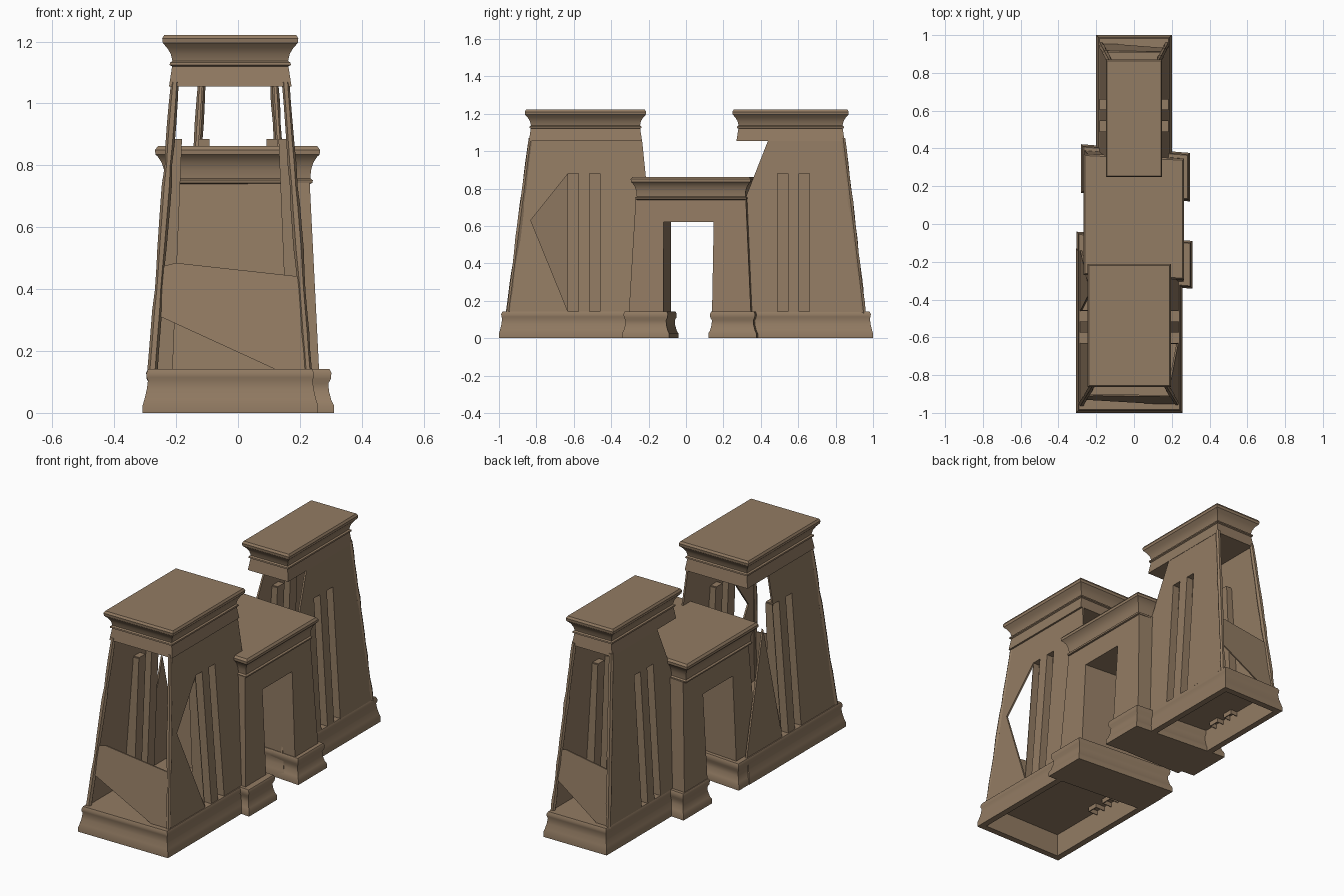
import bpy, bmesh, math, random
from mathutils import Vector

if "Cube" in bpy.data.objects:
    bpy.data.objects.remove(bpy.data.objects["Cube"])

random.seed(4)
stone = bpy.data.materials.new("sandstone")
stone.diffuse_color = (0.29, 0.2, 0.125, 1)
stone.use_nodes = True
stone.node_tree.nodes["Principled BSDF"].inputs["Base Color"].default_value = stone.diffuse_color


def finish(name, bm):
    bmesh.ops.recalc_face_normals(bm, faces=bm.faces)
    me = bpy.data.meshes.new(name)
    bm.to_mesh(me)
    bm.free()
    me.materials.append(stone)
    ob = bpy.data.objects.new(name, me)
    bpy.context.collection.objects.link(ob)
    bpy.ops.object.select_all(action='DESELECT')
    ob.select_set(True)
    bpy.context.view_layer.objects.active = ob
    bpy.ops.object.shade_smooth_by_angle(angle=math.radians(35))
    return ob


def slab(name, pts, front, back):
    """Closed plate: a 2D outline placed by two functions (u, z) -> xyz."""
    bm = bmesh.new()
    a = [bm.verts.new(front(u, z)) for u, z in pts]
    b = [bm.verts.new(back(u, z)) for u, z in pts]
    bm.faces.new(a)
    bm.faces.new(b[::-1])
    n = len(pts)
    for i in range(n):
        j = (i + 1) % n
        bm.faces.new((a[i], b[i], b[j], a[j]))
    return finish(name, bm)


def loft(name, box, profile, shear=0):
    """Moulded block: rectangle x0,x1,y0,y1 grown by (out, z) profile steps."""
    x0, x1, y0, y1 = box
    bm = bmesh.new()
    rings = []
    for o, z in profile:
        corners = ((x0 - o, y0 - o), (x1 + o, y0 - o), (x1 + o, y1 + o), (x0 - o, y1 + o))
        rings.append([bm.verts.new((x, y + shear * x, z)) for x, y in corners])
    bm.faces.new(rings[0][::-1])
    bm.faces.new(rings[-1])
    for a, b in zip(rings, rings[1:]):
        for i in range(4):
            j = (i + 1) % 4
            bm.faces.new((a[i], a[j], b[j], b[i]))
    return finish(name, bm)


def post(name, a, b, r, sides=6, steps=14):
    """Worn corner moulding running from a to b."""
    a, b = Vector(a), Vector(b)
    bm = bmesh.new()
    rings = []
    for k in range(steps + 1):
        c = a.lerp(b, k / steps)
        rr = r * random.uniform(0.75, 1.15)
        rings.append([bm.verts.new((c.x + rr * math.cos(t * math.tau / sides),
                                    c.y + rr * math.sin(t * math.tau / sides), c.z))
                      for t in range(sides)])
    bm.faces.new(rings[0][::-1])
    bm.faces.new(rings[-1])
    for p, q in zip(rings, rings[1:]):
        for i in range(sides):
            j = (i + 1) % sides
            bm.faces.new((p[i], p[j], q[j], q[i]))
    finish(name, bm)


Z0, ZG, Z1 = 0.14, 0.88, 1.06      # wall foot, niche top, wall top
ZN = 0.105                         # niche foot, poking through the floor
BASE = [(0, 0), (0, 0.025), (-0.006, 0.045), (-0.013, 0.075), (-0.017, 0.105),
        (-0.013, 0.115), (-0.012, 0.128), (-0.018, 0.142)]
HOLLOW = [(-0.035, 0.13), (-0.035, 0)]     # pocket under the tower base
CORNICE = [(-0.02, 1.055), (-0.03, 1.12), (-0.022, 1.124), (-0.023, 1.132), (-0.031, 1.137),
           (-0.026, 1.16), (-0.014, 1.18), (0, 1.195), (0.002, 1.21), (-0.005, 1.222)]


def tower(name, d, cx, w_low, w_top, base_w, roof_w, roof_y, wall_y, shift, torn, holed):
    """d = -1 front tower, +1 back tower (turned by 180 degrees)."""
    def P(u, v, z):
        return (cx - d * u, d * v, z)

    def hw(z):
        return w_low + (w_top - w_low) * (z - Z0) / (Z1 - Z0)

    def niche(z):
        return hw(ZG) - 0.04 + 0.03 * (ZG - z) / (ZG - Z0)

    def block(w, v0, v1):
        return (cx - w, cx + w, min(d * v0, d * v1), max(d * v0, d * v1))

    loft(name + "_base", block(base_w, 0.13, 1.0), HOLLOW + BASE)
    loft(name + "_cornice", block(roof_w, *roof_y), CORNICE)

    outer, inner = wall_y
    g = [0.63 + shift, 0.575 + shift, 0.515 + shift, 0.46 + shift]
    for s in (1, -1):
        side = name + ("_right" if s * -d > 0 else "_left")

        def face(v, z):
            return P(s * hw(z), v, z)

        def lining(v, z):
            return P(s * (hw(z) - 0.01), v, z)

        # long wall outline with two niche slots and the broken openings
        pts = [(0.955, Z0), (g[0], Z0)]
        if s in holed:
            pts.append((g[0] + 0.2, 0.63))
        pts += [(g[0], ZG), (g[1], ZG), (g[1], Z0), (g[2], Z0), (g[2], ZG), (g[3], ZG)]
        if torn[s] == "split":
            pts.append((0.44, Z1))
            slab(side + "_wall_fragment", [(g[3], Z0), (0.14, Z0), (0.36, 0.78)], face, lining)
        elif torn[s] == "cut":
            pts += [(g[3], Z0), (0.14, Z0), (0.2, 0.45), (0.44, Z1)]
        else:
            pts += [(g[3], Z0), (0.14, Z0), (inner, Z1)]
        pts.append((outer, Z1))
        slab(side + "_wall", pts, face, lining)
        # recessed niches: back, two cheeks and a top
        for k in (0, 2):
            a, b = g[k], g[k + 1]
            tag = side + "_niche_%d" % (k // 2 + 1)
            slab(tag + "_back", [(a, ZN), (b, ZN), (b, ZG), (a, ZG)],
                 lambda v, z: P(s * niche(z), v, z),
                 lambda v, z: P(s * (niche(z) - 0.005), v, z))
            for e, o in ((a, 0.004), (b, -0.004)):
                slab(tag + "_cheek", [(e, ZN), (e + o, ZN), (e + o, ZG), (e, ZG)],
                     lambda v, z: P(s * (hw(z) - 0.002), v, z),
                     lambda v, z: P(s * (niche(z) - 0.005), v, z))
            slab(tag + "_top", [(a, ZG), (b, ZG), (b, ZG + 0.005), (a, ZG + 0.005)],
                 lambda v, z: P(s * (hw(z) - 0.002), v, z),
                 lambda v, z: P(s * (niche(ZG) - 0.005), v, z))
        # worn corner moulding at the outer end
        post(side + "_corner_post", P(s * (w_low - 0.008), 0.95, Z0 - 0.01),
             P(s * (w_top - 0.008), outer - 0.005, Z1 + 0.01), 0.015)

    # remaining low panel in the open outer end
    def end(z):
        return 0.953 + (outer - 0.953) * (z - Z0) / (Z1 - Z0)
    f = w_low / 0.265
    panel = [(-0.25 * f, 0.32), (0.15 * f, Z0), (0.26 * f, Z0), (0.235 * f, 0.44),
             (-0.18 * f, 0.485), (-0.235 * f, 0.47)]
    slab(name + "_end_panel", panel,
         lambda u, z: P(u, end(z), z), lambda u, z: P(u, end(z) - 0.008, z))


tower("front_tower", -1, -0.025, 0.26, 0.187, 0.283, 0.218, (0.215, 0.86), (0.835, 0.235), 0,
      {1: "whole", -1: "split"}, (1,))
tower("back_tower", 1, 0.0, 0.183, 0.125, 0.2, 0.147, (0.25, 0.868), (0.845, 0.27), 0.03,
      {1: "cut", -1: "cut"}, ())

# gateway between the towers, slightly skewed along x
SH = -0.08


def gate_x(z):
    return 0.262 + (0.232 - 0.262) * (z - Z0) / 0.6


slab("gateway", [(-0.285, 0.13), (-0.10, 0.13), (-0.10, 0.62), (0.167, 0.62), (0.16, 0.13),
                 (0.368, 0.13), (0.338, 0.75), (-0.25, 0.75)],
     lambda y, z: (gate_x(z), y + SH * gate_x(z), z),
     lambda y, z: (-gate_x(z), y - SH * gate_x(z), z))
GATE_CORNICE = [(-0.032, 0.74), (-0.024, 0.743), (-0.022, 0.752), (-0.03, 0.758), (-0.028, 0.785),
                (-0.02, 0.81), (-0.008, 0.828), (0, 0.835), (0.001, 0.85), (-0.008, 0.862)]
loft("gateway_cornice", (-0.267, 0.264, -0.282, 0.358), GATE_CORNICE, SH * 0.6)
GATE_BASE = [(0, 0), (0, 0.025), (-0.008, 0.04), (-0.016, 0.07), (-0.018, 0.095),
             (-0.01, 0.11), (-0.008, 0.13), (-0.014, 0.142)]
loft("gateway_front_base", (-0.305, 0.31, -0.318, -0.065), GATE_BASE, SH)
loft("gateway_back_base", (-0.28, 0.297, 0.143, 0.4), GATE_BASE, SH)
